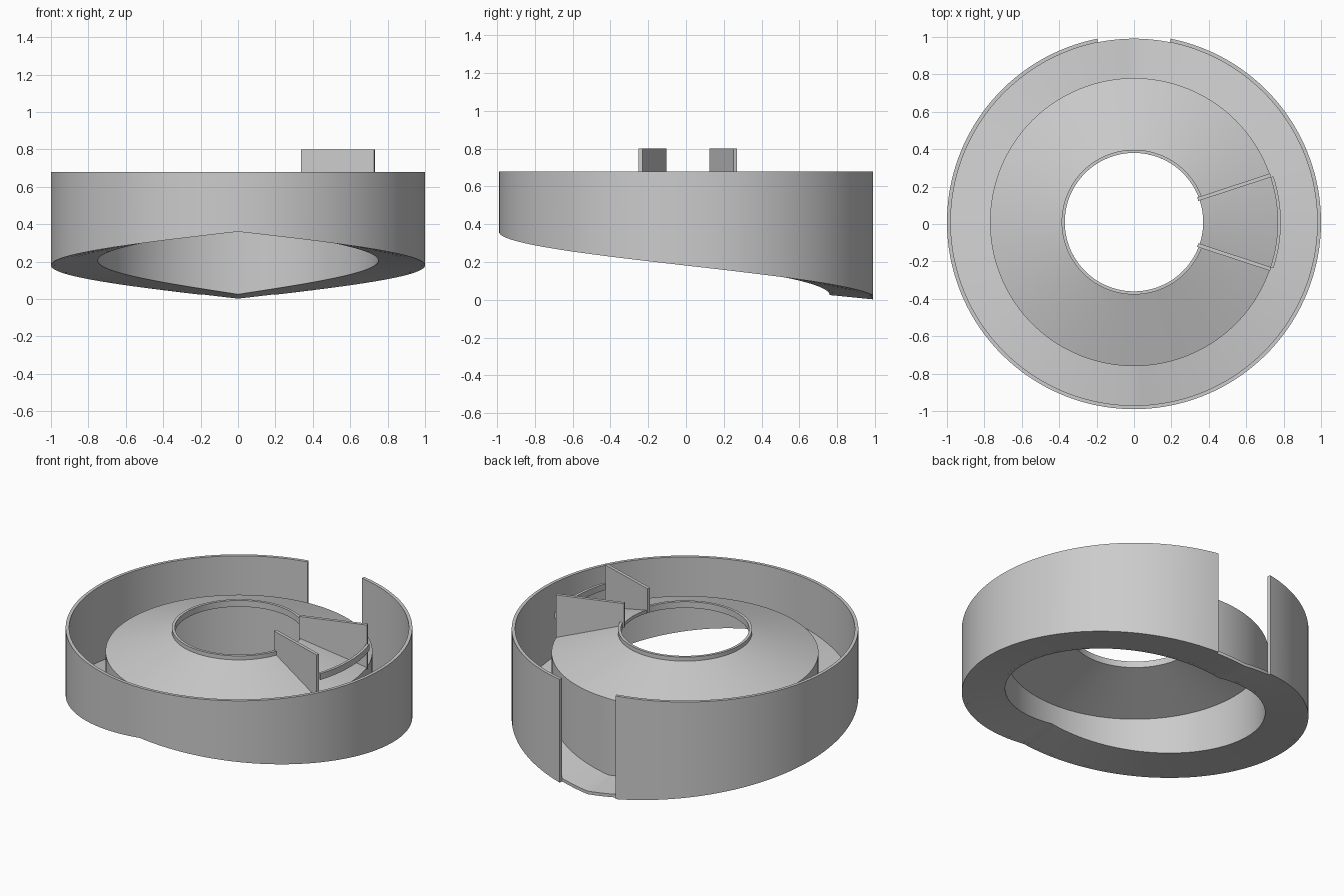
import bpy, bmesh, math
from math import radians, cos, sin, pi

if "Cube" in bpy.data.objects:
    bpy.data.objects.remove(bpy.data.objects["Cube"])

CY = 0.01            # centre of the round body
TOP = 0.68           # height of outer wall and inner rim
GAP = radians(11.3)  # half width of the exit gap at the back
FIN = radians(18.2)  # half angle between the two fins
T = 0.02             # sheet thickness


def finish(name, bm):
    bmesh.ops.recalc_face_normals(bm, faces=bm.faces)
    mesh = bpy.data.meshes.new(name)
    bm.to_mesh(mesh)
    bm.free()
    ob = bpy.data.objects.new(name, mesh)
    bpy.context.collection.objects.link(ob)
    bpy.ops.object.select_all(action='DESELECT')
    ob.select_set(True)
    bpy.context.view_layer.objects.active = ob
    bpy.ops.object.shade_smooth_by_angle(angle=radians(25))
    return ob


def sweep(name, profile, start=pi / 2, end=pi / 2 + 2 * pi, n=144):
    """Sweep a closed (radius, height) profile, which may vary with angle."""
    closed = abs(end - start - 2 * pi) < 1e-6
    bm = bmesh.new()
    rings = []
    for i in range(n if closed else n + 1):
        a = start + (end - start) * i / n
        rings.append([bm.verts.new((r * cos(a), CY + r * sin(a), z)) for r, z in profile(a)])
    m = len(rings[0])
    for i in range(n):
        p, q = rings[i], rings[(i + 1) % len(rings)]
        for j in range(m):
            k = (j + 1) % m
            bm.faces.new((p[j], p[k], q[k], q[j]))
    if not closed:
        bm.faces.new(rings[0])
        bm.faces.new(rings[-1])
    return finish(name, bm)


def ramp(a):
    """Underside height: lowest at the back, highest at the front."""
    d = abs((a - pi / 2 + pi) % (2 * pi) - pi)
    return 0.36 * d / pi


# Outer wall, open at the back
sweep("outer_wall", lambda a: [(0.98, ramp(a) + 0.002), (1, ramp(a)), (1, TOP), (0.98, TOP)],
      pi / 2 + GAP, pi / 2 + 2 * pi - GAP)

# Sloping channel floor
sweep("ramp_floor", lambda a: [(0.752, ramp(a) + 0.025), (0.981, ramp(a) + 0.002),
                               (0.981, ramp(a) + 0.022), (0.752, ramp(a) + 0.045)])

# Inner drum and shallow cone made as one bent sheet
sweep("drum_and_cone", lambda a: [(0.75, ramp(a) + 0.025), (0.77, ramp(a) + 0.023),
                                  (0.77, 0.53), (0.37, 0.66), (0.37, 0.64), (0.75, 0.515)])

# Raised rim of the centre hole, interrupted between the fins
sweep("centre_rim", lambda a: [(0.37, 0.645), (0.387, 0.645), (0.387, TOP), (0.37, TOP)],
      FIN, 2 * pi - FIN)

# Curved bar joining the outer ends of the fins
sweep("fin_bar", lambda a: [(0.768, 0.64), (0.785, 0.64), (0.785, TOP), (0.768, TOP)],
      -FIN, FIN, 16)

# Two upright fins standing on the cone
for side, label in ((1, "back_fin"), (-1, "front_fin")):
    bm = bmesh.new()
    layers = []
    for off in (0, T):
        layers.append([bm.verts.new((r * cos(FIN) - off * sin(FIN),
                                     CY + side * (r * sin(FIN) + off * cos(FIN)), z))
                       for r, z in ((0.362, 0.645), (0.772, 0.515), (0.772, 0.80), (0.362, 0.80))])
    p, q = layers
    bm.faces.new(p)
    bm.faces.new(q)
    for j in range(4):
        k = (j + 1) % 4
        bm.faces.new((p[j], p[k], q[k], q[j]))
    finish(label, bm)
